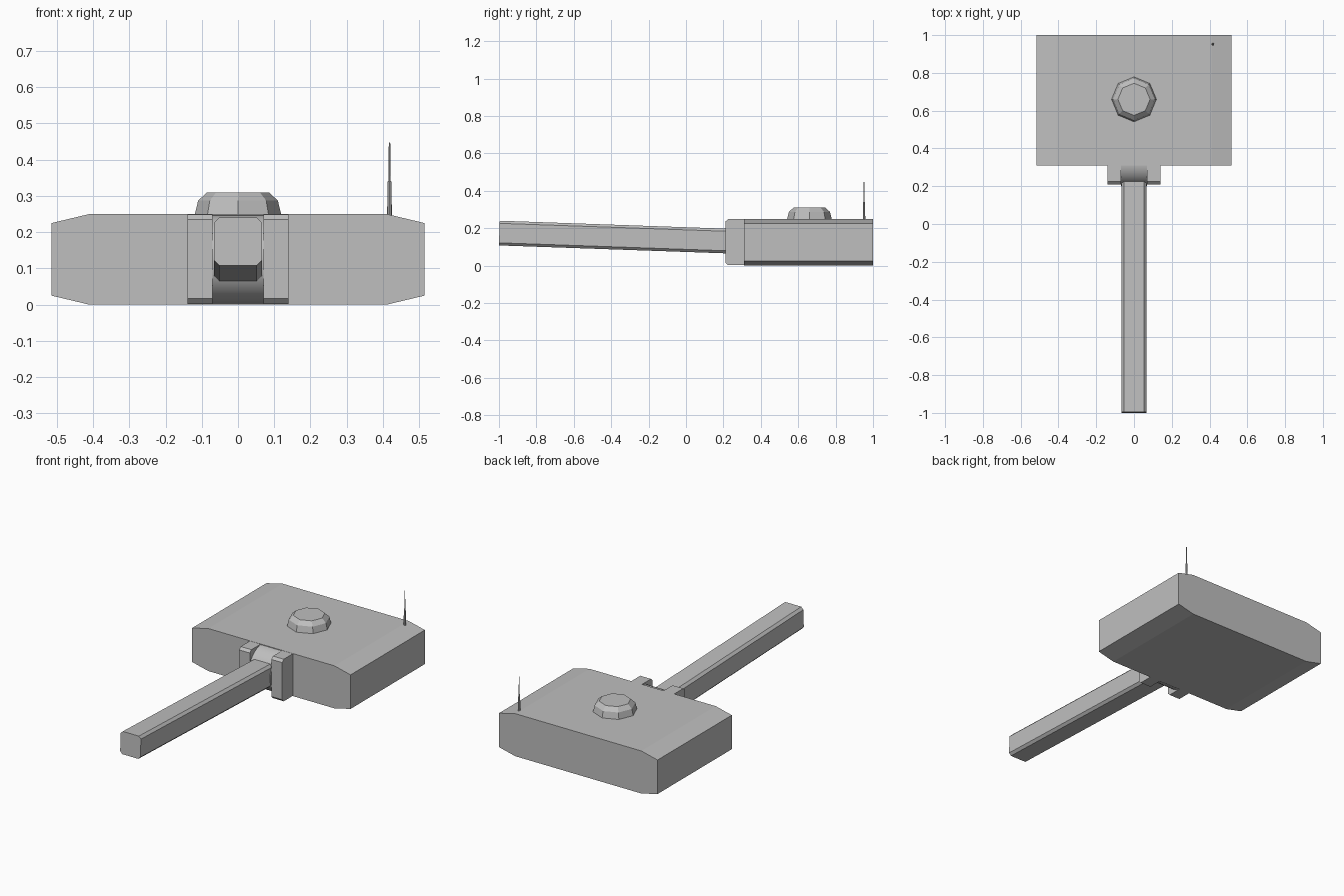
import bpy
import bmesh
import math
from mathutils import Vector, Matrix

cube = bpy.data.objects.get("Cube")
if cube:
    bpy.data.objects.remove(cube, do_unlink=True)

GREY = (0.52, 0.52, 0.52, 1.0)
grey = bpy.data.materials.new("plain grey")
grey.use_nodes = True
grey.diffuse_color = GREY
grey.node_tree.nodes["Principled BSDF"].inputs["Base Color"].default_value = GREY


def finish(bm, name, smooth=False):
    bmesh.ops.recalc_face_normals(bm, faces=bm.faces)
    mesh = bpy.data.meshes.new(name)
    bm.to_mesh(mesh)
    bm.free()
    mesh.materials.append(grey)
    obj = bpy.data.objects.new(name, mesh)
    bpy.context.collection.objects.link(obj)
    if smooth:
        bpy.ops.object.select_all(action="DESELECT")
        obj.select_set(True)
        bpy.context.view_layer.objects.active = obj
        bpy.ops.object.shade_smooth_by_angle(angle=math.radians(35))
    return obj


def prism(name, points, along):
    """Extrude a closed outline of 3D points along a vector."""
    bm = bmesh.new()
    face = bm.faces.new([bm.verts.new(p) for p in points])
    ext = bmesh.ops.extrude_face_region(bm, geom=[face], use_keep_orig=True)
    moved = [v for v in ext["geom"] if isinstance(v, bmesh.types.BMVert)]
    bmesh.ops.translate(bm, verts=moved, vec=Vector(along))
    return finish(bm, name)


def stacked_rings(name, centre, profile, sides):
    """Join rings of (radius, height) into a closed turned solid."""
    bm = bmesh.new()
    rings = []
    for r, z in profile:
        angles = [2 * math.pi * i / sides for i in range(sides)]
        rings.append([bm.verts.new((centre[0] + r * math.cos(a),
                                    centre[1] + r * math.sin(a), z)) for a in angles])
    for low, high in zip(rings, rings[1:]):
        for i in range(sides):
            j = (i + 1) % sides
            bm.faces.new((low[i], low[j], high[j], high[i]))
    bm.faces.new(rings[0])
    bm.faces.new(rings[-1])
    return finish(bm, name)


def chamfered(half_w, half_h, cut_w, cut_h):
    """Eight-cornered outline of a chamfered rectangle."""
    a, b = half_w - cut_w, half_h - cut_h
    return [(-a, -half_h), (a, -half_h), (half_w, -b), (half_w, b),
            (a, half_h), (-a, half_h), (-half_w, b), (-half_w, -b)]


# Wide body with sloped long edges
MID = 0.125
prism("turret_body",
      [(x, 0.31, MID + z) for x, z in chamfered(0.515, MID, 0.105, 0.025)],
      (0, 0.69, 0))

# Pair of brackets either side of the barrel, front edges cut
for side, x in (("left", 0.07), ("right", -0.14)):
    outline = [(0.33, 0.002), (0.225, 0.002), (0.21, 0.017),
               (0.21, 0.235), (0.225, 0.249), (0.33, 0.249)]
    prism(side + "_bracket", [(x, y, z) for y, z in outline], (0.07, 0, 0))

# Round pivot between the brackets
bm = bmesh.new()
bmesh.ops.create_cone(bm, cap_ends=True, segments=32, radius1=0.123,
                      radius2=0.123, depth=0.14,
                      matrix=Matrix.Translation((0, 0.325, MID))
                      @ Matrix.Rotation(math.pi / 2, 4, "Y"))
finish(bm, "barrel_pivot", smooth=True)

# Long square barrel, raised slightly towards its end
direction = Vector((0, 1, -0.035)).normalized()
up = Vector((0, 0.035, 1)).normalized()
tip = Vector((0, -0.998, 0.174))
prism("barrel",
      [tip + Vector((x, 0, 0)) + up * z for x, z in chamfered(0.066, 0.066, 0.014, 0.014)],
      direction * 1.3)

# Eight-sided hatch and thin aerial on the roof
stacked_rings("hatch", (0, 0.66),
              [(0.12, 0.245), (0.11, 0.287), (0.085, 0.31)], 8)
stacked_rings("aerial", (0.418, 0.952),
              [(0.007, 0.23), (0.005, 0.34), (0.003, 0.341), (0.002, 0.448)], 8)
